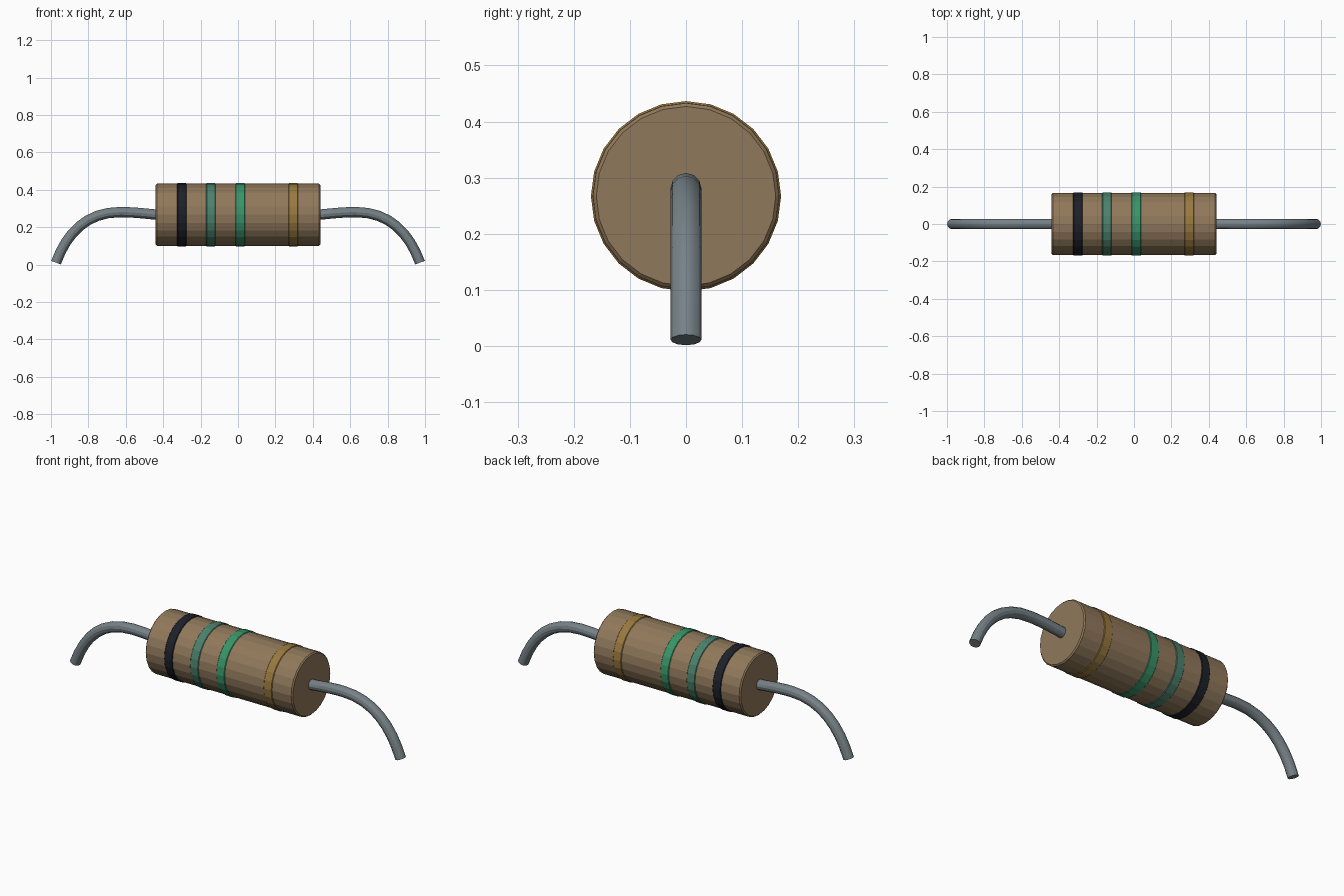
import bpy
from math import pi

if "Cube" in bpy.data.objects:
    bpy.data.objects.remove(bpy.data.objects["Cube"])

CZ = 0.267  # height of the body axis


def paint(obj, name, color):
    mat = bpy.data.materials.get(name) or bpy.data.materials.new(name)
    mat.diffuse_color = (*color, 1)
    mat.use_nodes = True
    mat.node_tree.nodes["Principled BSDF"].inputs["Base Color"].default_value = mat.diffuse_color
    obj.data.materials.append(mat)


def drum(name, x, length, radius, bevel, mat, color):
    bpy.ops.mesh.primitive_cylinder_add(vertices=24, radius=radius, depth=length,
                                        location=(x, 0, CZ), rotation=(0, pi / 2, 0))
    obj = bpy.context.object
    obj.name = name
    mod = obj.modifiers.new("edge", 'BEVEL')
    mod.width = bevel
    mod.segments = 1
    mod.limit_method = 'ANGLE'
    mod.angle_limit = 1.0
    paint(obj, mat, color)
    return obj


# Ceramic body
drum("body", 0, 0.88, 0.166, 0.006, "tan", (0.28, 0.19, 0.105))

# Colour code bands
bands = [("black_band", -0.30, (0.012, 0.015, 0.022)),
         ("teal_band", -0.145, (0.07, 0.22, 0.15)),
         ("green_band", 0.012, (0.04, 0.30, 0.14)),
         ("gold_band", 0.295, (0.32, 0.19, 0.05))]
for name, x, color in bands:
    drum(name, x, 0.05, 0.1695, 0.003, name, color)


# Bent wire leads: (left handle, point, right handle) in x, z
PATH = [((0.38, 0.262), (0.42, 0.266), (0.47, 0.270)),
        ((0.55, 0.281), (0.63, 0.281), (0.81, 0.281)),
        ((0.915, 0.17), (0.973, 0.011), (0.99, -0.03))]


def lead(name, side):
    cu = bpy.data.curves.new(name, 'CURVE')
    cu.dimensions = '3D'
    cu.bevel_depth = 0.0275
    cu.bevel_resolution = 4
    cu.resolution_u = 8
    cu.use_fill_caps = True
    sp = cu.splines.new('BEZIER')
    sp.bezier_points.add(len(PATH) - 1)
    for bp, (a, p, b) in zip(sp.bezier_points, PATH):
        bp.handle_left_type = bp.handle_right_type = 'FREE'
        bp.handle_left = (side * a[0], 0, a[1])
        bp.co = (side * p[0], 0, p[1])
        bp.handle_right = (side * b[0], 0, b[1])
    obj = bpy.data.objects.new(name, cu)
    bpy.context.collection.objects.link(obj)
    paint(obj, "steel", (0.18, 0.22, 0.24))
    bpy.ops.object.select_all(action='DESELECT')
    obj.select_set(True)
    bpy.context.view_layer.objects.active = obj
    bpy.ops.object.convert(target='MESH')
    bpy.ops.object.shade_smooth_by_angle()


lead("right_lead", 1)
lead("left_lead", -1)
